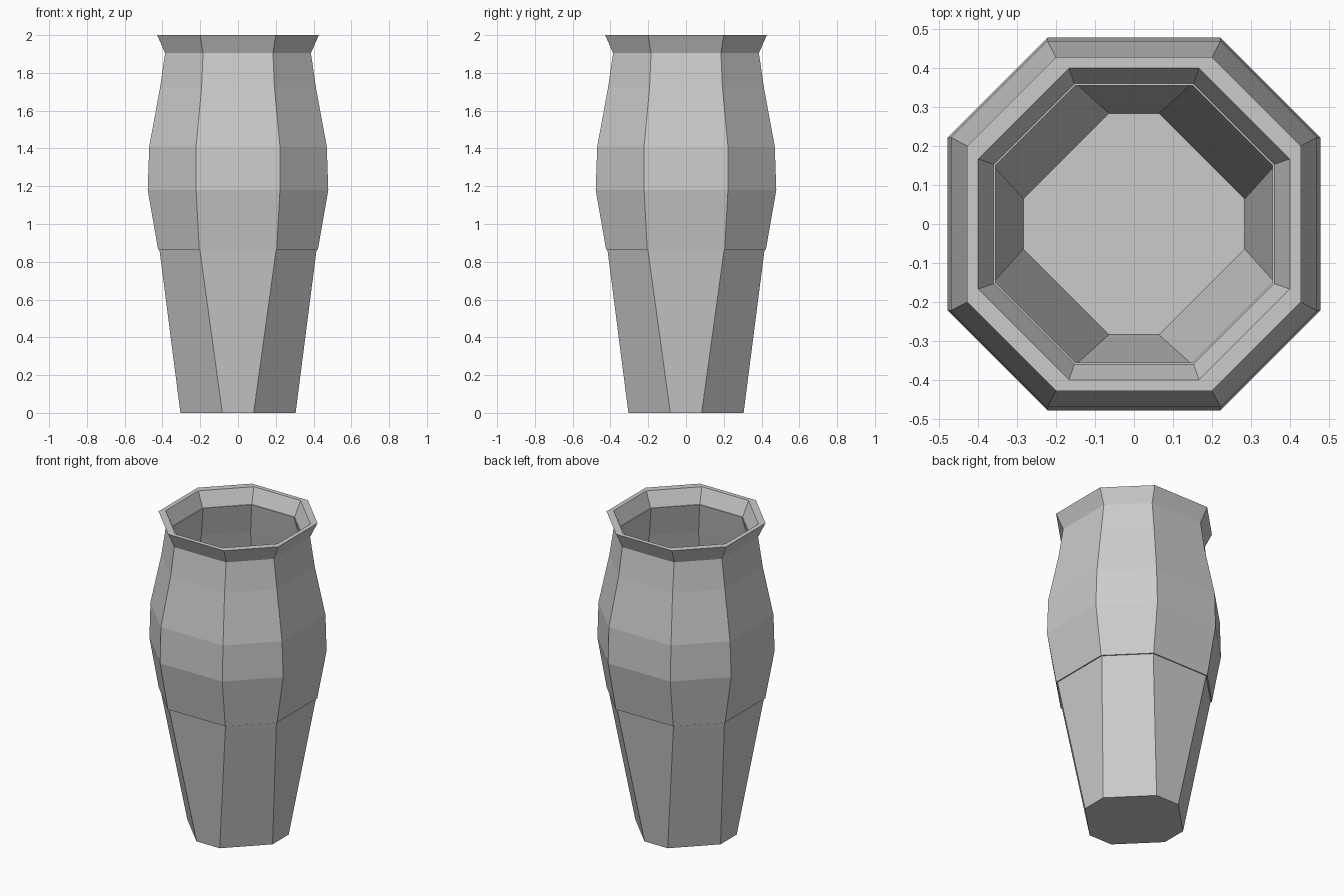
import bpy, bmesh

if "Cube" in bpy.data.objects:
    bpy.data.objects.remove(bpy.data.objects["Cube"])

# Profile rings: (z, half width, half length of the straight side)
OUTER = [
    (0.00, 0.305, 0.083),
    (0.865, 0.416, 0.202),
    (0.865, 0.423, 0.205),   # tiny overhanging step
    (1.18, 0.478, 0.222),
    (1.41, 0.470, 0.222),
    (1.72, 0.413, 0.193),
    (1.905, 0.386, 0.185),   # neck
    (2.00, 0.428, 0.200),    # flared rim
]
INNER = [
    (2.00, 0.400, 0.167),
    (1.905, 0.360, 0.153),
    (1.905, 0.355, 0.151),   # thin ledge inside the neck
    (1.71, 0.390, 0.183),
    (1.41, 0.447, 0.212),
    (1.18, 0.455, 0.212),
    (0.865, 0.397, 0.190),
    (0.02, 0.284, 0.064),    # inside floor
]


def octagon(bm, z, a, b):
    pts = [(b, -a), (a, -b), (a, b), (b, a), (-b, a), (-a, b), (-a, -b), (-b, -a)]
    return [bm.verts.new((x, y, z)) for x, y in pts]


# Vase body: rings lofted up the outside and down the inside
bm = bmesh.new()
rings = [octagon(bm, *r) for r in OUTER + INNER]
for lower, upper in zip(rings, rings[1:]):
    for i in range(8):
        j = (i + 1) % 8
        bm.faces.new((lower[i], lower[j], upper[j], upper[i]))

# Underside and inside floor
bm.faces.new(rings[0][::-1])
bm.faces.new(rings[-1])
bmesh.ops.recalc_face_normals(bm, faces=bm.faces)

mesh = bpy.data.meshes.new("vase")
bm.to_mesh(mesh)
bm.free()
bpy.context.collection.objects.link(bpy.data.objects.new("vase", mesh))
